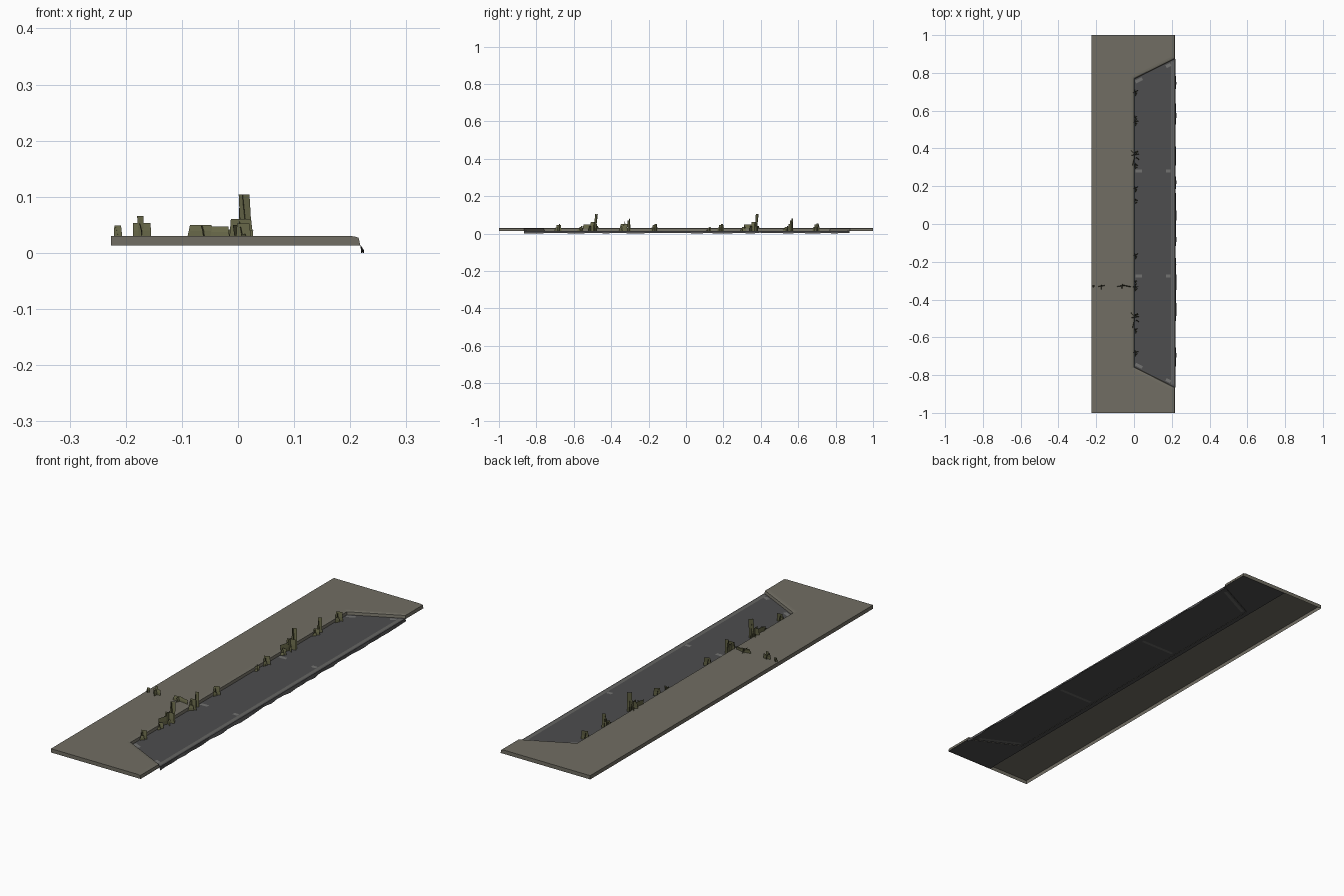
import bpy, bmesh, math, random

if "Cube" in bpy.data.objects:
    bpy.data.objects.remove(bpy.data.objects["Cube"])
random.seed(4)

def mat(name, r, g, b):
    m = bpy.data.materials.new(name)
    m.diffuse_color = (r, g, b, 1)
    m.use_nodes = True
    m.node_tree.nodes["Principled BSDF"].inputs["Base Color"].default_value = m.diffuse_color
    return m

PAVING = mat("warm grey paving", .165, .155, .125)
ASPHALT = mat("dark asphalt", .075, .075, .077)
PAINT = mat("worn line paint", .17, .17, .165)
GUTTER = mat("gutter grey", .13, .13, .125)
WEED = mat("dry olive weed", .135, .135, .065)

def make(name, verts, faces, m, recalc=False):
    me = bpy.data.meshes.new(name)
    me.from_pydata(verts, [], faces)
    me.materials.append(m)
    if recalc:
        bm = bmesh.new()
        bm.from_mesh(me)
        bmesh.ops.recalc_face_normals(bm, faces=bm.faces)
        bm.to_mesh(me)
        bm.free()
    ob = bpy.data.objects.new(name, me)
    bpy.context.collection.objects.link(ob)
    return ob

L, R, ZB, ZT, ROAD = -.226, .218, .013, .03, .015

# Curb path around the bay, offset by d into the pavement
def path(d, z):
    k = .6 * d
    pts = [(R, -1, 0), (R, -.865, -k), (.003, -.757, -k),
           (.003, .768, k), (R, .875, k), (R, 1, 0)]
    return [(x - d, y + o, z) for x, y, o in pts]

# Pavement: open-bottomed shell with a bevelled curb
rows = [path(.018, ZT), path(.010, .0293), path(.003, .027), path(0, ZB)]
verts = [v for r in rows for v in r]
faces = []
for r in range(3):
    for i in range(5):
        a = r * 6 + i
        faces.append((a, a + 6, a + 7, a + 1))
o = len(verts)
verts += [(L, -1, ZT), (L, 1, ZT), (L, -1, ZB), (L, 1, ZB)]
faces += [(o, 0, 1, 2, 3, 4, 5, o + 1),
          (o, o + 1, o + 3, o + 2),
          (o, o + 2, 18, 12, 6, 0),
          (o + 1, 5, 11, 17, 23, o + 3)]
make("pavement", verts, faces, PAVING, True)

# Asphalt sheet under the bay
make("bay_asphalt", [(-.02, -1, ROAD), (R, -1, ROAD), (R, 1, ROAD), (-.02, 1, ROAD)],
     [(0, 1, 2, 3)], ASPHALT)

# Ragged broken edge hanging off the road side
n = 40
verts, faces = [], []
for i in range(n + 1):
    y = -.866 + 1.74 * i / n
    verts += [(R, y, ROAD),
              (random.uniform(.219, .226), y, 0 if i % 7 == 0 else random.uniform(0, .005))]
    if i:
        a = 2 * i - 2
        faces.append((a, a + 1, a + 3, a + 2))
make("broken_road_edge", verts, faces, ASPHALT)

# Flat strip between two points, facing up or down
def strip(name, p, q, w, z, m, down=False):
    dx, dy = q[0] - p[0], q[1] - p[1]
    l = math.hypot(dx, dy)
    nx, ny = -dy / l * w / 2, dx / l * w / 2
    vs = [(p[0] - nx, p[1] - ny, z), (q[0] - nx, q[1] - ny, z),
          (q[0] + nx, q[1] + ny, z), (p[0] + nx, p[1] + ny, z)]
    make(name, vs, [(3, 2, 1, 0) if down else (0, 1, 2, 3)], m)

strip("gutter_strip", (.204, -.85), (.204, .86), .015, ROAD + .0008, GUTTER)

# Parking bay marks: worn ends on top, full line below
for y0, y1 in ((.752, .845), (.28, .28), (-.275, -.275), (-.742, -.835)):
    x0, x1 = .008, .194
    at = lambda t: (x0 + (x1 - x0) * t, y0 + (y1 - y0) * t)
    strip("bay_mark_inner", at(0), at(.19), .016, ROAD + .001, PAINT)
    strip("bay_mark_outer", at(.87), at(1), .016, ROAD + .001, PAINT)
    strip("bay_line_underside", at(.05), at(.95), .014, ROAD - .001, GUTTER, True)

# Weed leaf: bent upright card, w wide at foot, tapering to tip at height top
def leaf(x, y, ang, w, top, taper=.8, lean=.004, base=None):
    z0 = base if base is not None else (ZT if x < -.018 else ROAD)
    c, s = math.cos(ang), math.sin(ang)
    vs = []
    for t in (0, .45, 1):
        h = w / 2 * (1 + (taper - 1) * t)
        off = lean * t * t
        cx, cy = x - s * off, y + c * off
        vs += [(cx - c * h, cy - s * h, z0 + (top - z0) * t),
               (cx + c * h, cy + s * h, z0 + (top - z0) * t)]
    return vs

def plant(name, leaves):
    verts, faces = [], []
    for lf in leaves:
        b = len(verts)
        verts += lf
        faces += [(b, b + 1, b + 3, b + 2), (b + 2, b + 3, b + 5, b + 4)]
    make(name, verts, faces, WEED)

# Two large clumps with a tall stem
for y in (.365, -.495):
    plant("large_weed_clump", [
        leaf(.006, y, .2, .046, .06, .8),
        leaf(.006, y, 1.6, .040, .062, .7),
        leaf(.0, y - .035, 1.3, .045, .05, .9),
        leaf(.014, y + .012, .4, .022, .104, .95, .008),
        leaf(.014, y + .012, 1.7, .016, .104, .4, .006),
        leaf(-.008, y + .02, 2.3, .026, .042, .7),
        leaf(.018, y - .02, -.6, .024, .04, .7)])

# Small clumps along the curb: y, top height, width
for y, top, w in ((.7, .055, .034), (.565, .08, .02), (.54, .04, .03), (.19, .052, .032),
                  (.125, .036, .02), (.31, .04, .026), (-.165, .052, .032),
                  (-.305, .08, .018), (-.335, .06, .036), (-.56, .04, .024), (-.68, .052, .03)):
    a = random.uniform(-.3, .5)
    plant("small_weed_clump", [
        leaf(.01, y, a, w, top, .75),
        leaf(.008, y, a + 1.5, w, top * .88, .75),
        leaf(.012, y - .014, a + .7, w * .7, top * .65, .6)])

# Stray weeds growing across the pavement
plant("pavement_weeds", [
    leaf(-.214, -.33, .1, .015, .049, .8), leaf(-.214, -.33, 1.6, .014, .045, .7),
    leaf(-.171, -.33, .15, .032, .053, 1), leaf(-.171, -.335, 1.5, .026, .052, .8),
    leaf(-.173, -.33, .3, .008, .066, 1.5),
    leaf(-.066, -.33, .1, .048, .05, .8), leaf(-.04, -.33, -.2, .05, .047, .9),
    leaf(-.06, -.33, 1.4, .03, .048, .7)])
